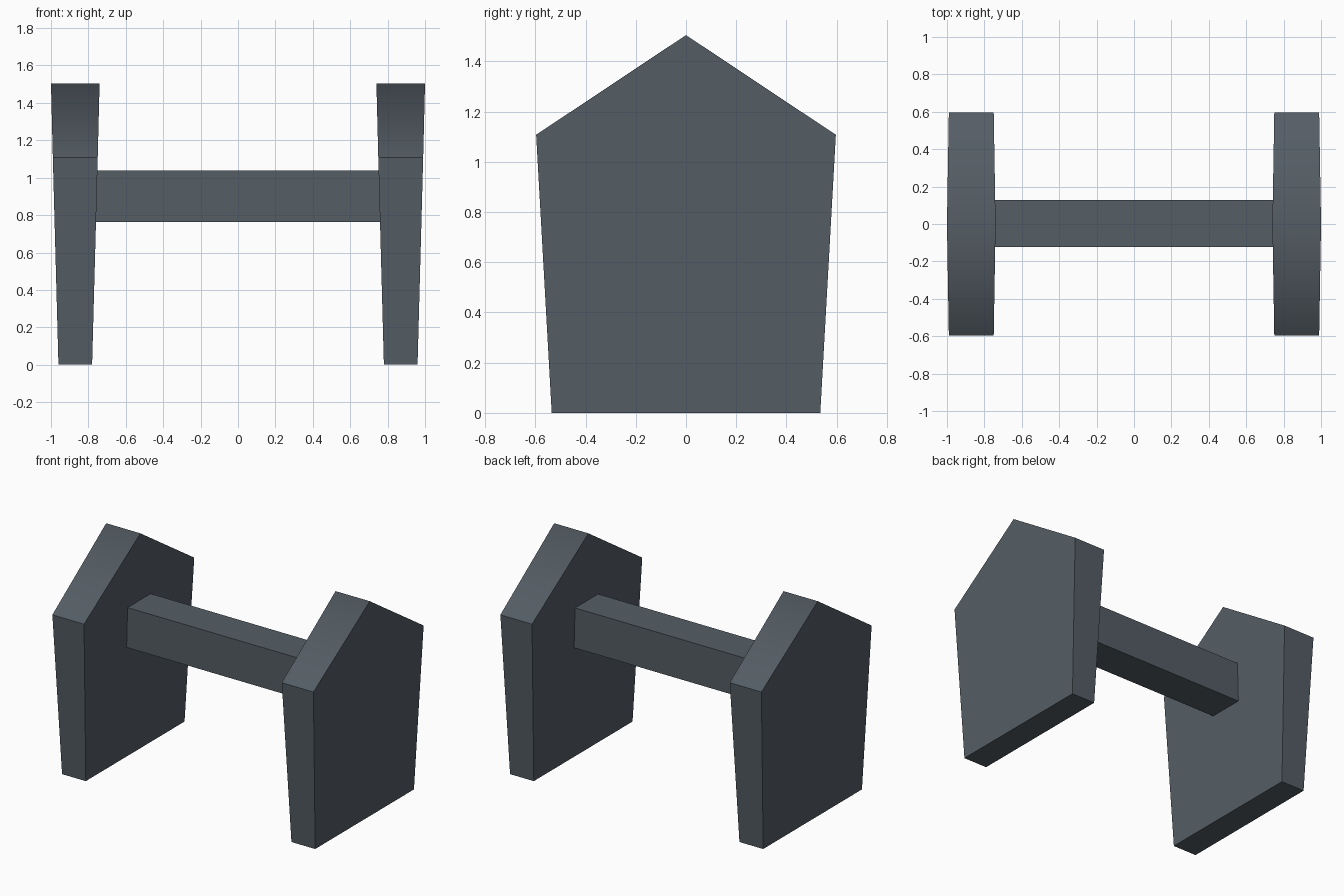
import bpy
import bmesh

cube = bpy.data.objects.get("Cube")
if cube:
    bpy.data.objects.remove(cube, do_unlink=True)

# Slate grey material shared by every part
slate = bpy.data.materials.new("slate_grey")
slate.use_nodes = True
colour = (0.09, 0.11, 0.13, 1.0)
slate.diffuse_color = colour
slate.node_tree.nodes["Principled BSDF"].inputs["Base Color"].default_value = colour


def add_object(name, bm):
    bmesh.ops.recalc_face_normals(bm, faces=bm.faces)
    mesh = bpy.data.meshes.new(name)
    bm.to_mesh(mesh)
    bm.free()
    mesh.materials.append(slate)
    obj = bpy.data.objects.new(name, mesh)
    bpy.context.collection.objects.link(obj)
    return obj


# Gabled slab: (y, z, half thickness) around the outline, flaring upward
OUTLINE = [(-0.535, 0, 0.09), (0.535, 0, 0.09), (0.597, 1.108, 0.12),
           (0, 1.505, 0.13), (-0.597, 1.108, 0.12)]
PEAK = 1.5


def add_slab(name, x):
    bm = bmesh.new()
    inner = [bm.verts.new((x - t, y, z)) for y, z, t in OUTLINE]
    outer = [bm.verts.new((x + t, y, z)) for y, z, t in OUTLINE]
    bm.faces.new(inner)
    bm.faces.new(outer)
    for i in range(len(OUTLINE)):
        j = (i + 1) % len(OUTLINE)
        bm.faces.new((inner[i], inner[j], outer[j], outer[i]))
    # Rounded shading over the ridge, crisp edges everywhere else
    for face in bm.faces:
        face.smooth = True
    for edge in bm.edges:
        edge.smooth = all(v.co.z > PEAK for v in edge.verts)
    return add_object(name, bm)


add_slab("left_end_slab", 0.87)
add_slab("right_end_slab", -0.87)

# Crossbar joining the two slabs
bm = bmesh.new()
bmesh.ops.create_cube(bm, size=1)
bmesh.ops.scale(bm, vec=(1.6, 0.25, 0.275), verts=bm.verts)
bmesh.ops.translate(bm, vec=(0, 0.003, 0.902), verts=bm.verts)
add_object("crossbar", bm)
